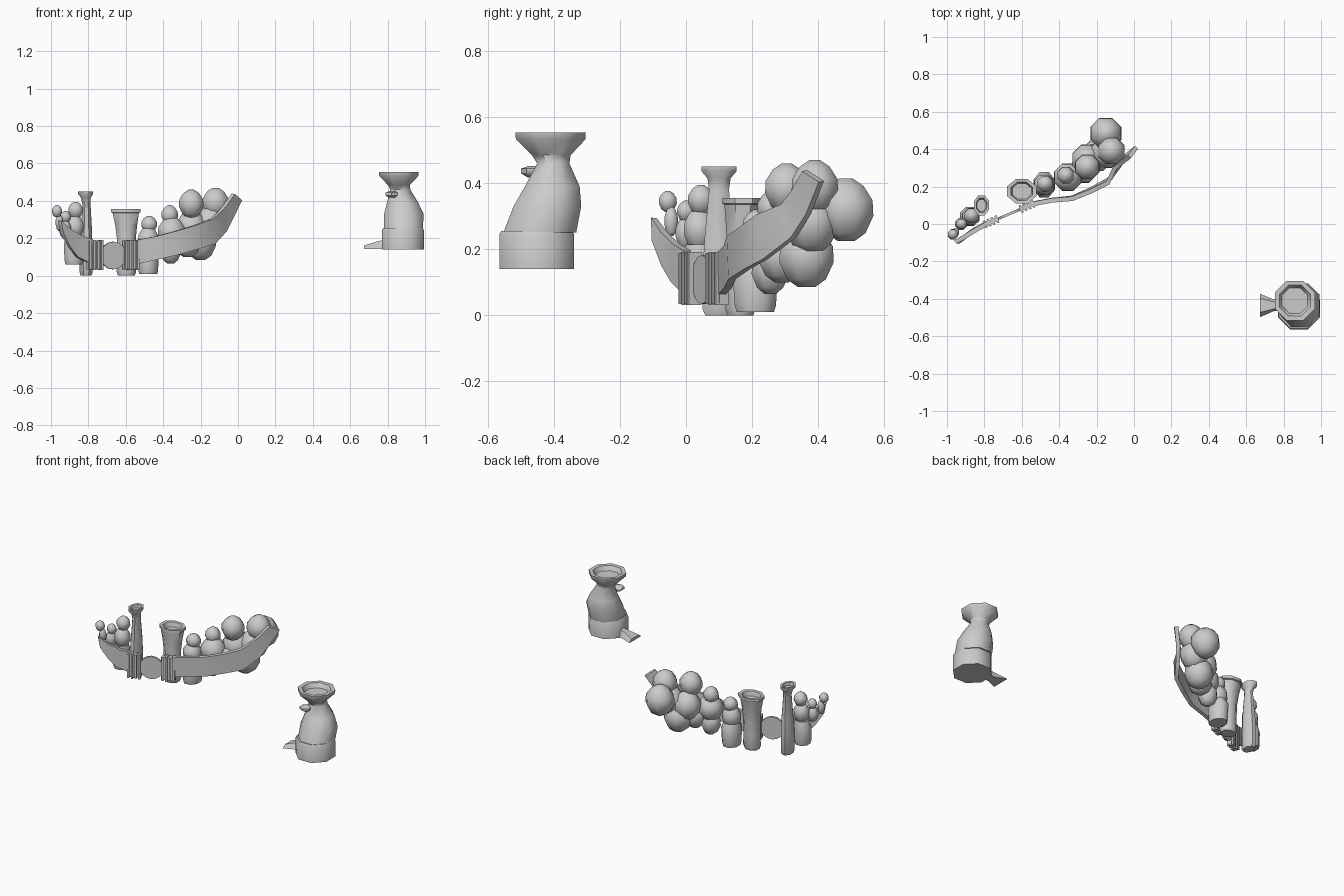
import bpy, bmesh, math
from mathutils import Vector, Matrix

TILT = math.atan2(0.115, 0.27)   # heading of the band in plan


def finish(name, bm, angle=50):
    bmesh.ops.recalc_face_normals(bm, faces=bm.faces)
    me = bpy.data.meshes.new(name)
    bm.to_mesh(me)
    bm.free()
    ob = bpy.data.objects.new(name, me)
    bpy.context.collection.objects.link(ob)
    bpy.ops.object.select_all(action='DESELECT')
    ob.select_set(True)
    bpy.context.view_layer.objects.active = ob
    bpy.ops.object.shade_smooth_by_angle(angle=math.radians(angle))
    return ob


def loft(name, loops, angle=50):
    """Skin closed loops of points and cap both ends."""
    bm = bmesh.new()
    rows = [[bm.verts.new(p) for p in lp] for lp in loops]
    n = len(rows[0])
    for a, b in zip(rows, rows[1:]):
        for i in range(n):
            j = (i + 1) % n
            bm.faces.new((a[i], a[j], b[j], b[i]))
    bm.faces.new(rows[0][::-1])
    bm.faces.new(rows[-1])
    return finish(name, bm, angle)


def lathe(name, rings, sides=8, angle=50):
    """Rings are (cx, cy, z, rx, ry)."""
    loops = []
    for cx, cy, z, rx, ry in rings:
        loops.append([(cx + rx * math.cos(2 * math.pi * (i + .5) / sides) / math.cos(math.pi / sides) ** .7,
                       cy + ry * math.sin(2 * math.pi * (i + .5) / sides) / math.cos(math.pi / sides) ** .7, z)
                      for i in range(sides)])
    return loft(name, loops, angle)


def blob(name, x, y, z, r, h=None, lean=(0, 0)):
    """Low-poly rounded lump, optionally leaning."""
    h = h or r
    prof = [(-1, .3), (-.75, .68), (-.2, .96), (.3, .93), (.75, .62), (1, .22)]
    lathe(name, [(x + lean[0] * t, y + lean[1] * t, z + t * h, r * k, r * k) for t, k in prof], angle=70)


# Separate leaning jar: plinth, swelling body, flared recessed mouth
lathe("jar_plinth", [(.882, -.452, .14, .114, .116), (.882, -.452, .245, .114, .116),
                     (.882, -.452, .255, .108, .11)])
lathe("jar_body", [(.885, -.443, .25, .106, .113), (.887, -.42, .33, .108, .105),
                   (.88, -.405, .39, .086, .085), (.868, -.402, .46, .055, .05),
                   (.86, -.408, .485, .06, .06), (.86, -.41, .533, .107, .108),
                   (.86, -.41, .554, .109, .109), (.86, -.41, .553, .085, .085),
                   (.86, -.41, .525, .07, .07)])
lathe("jar_lug", [(.822, -.462, .418, .018, .016), (.82, -.467, .43, .034, .03),
                  (.82, -.467, .444, .034, .03), (.824, -.46, .452, .018, .016)], sides=6)
# Flat fan-shaped foot
loft("jar_fan_foot", [[(x, -.435 - w, .143), (x, -.435 + w, .143), (x, -.435 + w * .6, z), (x, -.435 - w * .6, z)]
                      for x, w, z in ((.675, .062, .162), (.75, .03, .185), (.80, .03, .195))], 20)

# Tall bottle and wider vase with recessed rims
lathe("tall_bottle", [(-.812, .10, 0, .03, .042), (-.812, .10, .02, .036, .052), (-.812, .10, .15, .034, .05),
                      (-.81, .10, .23, .031, .045), (-.81, .10, .38, .022, .031), (-.813, .10, .415, .026, .036),
                      (-.815, .10, .437, .041, .055), (-.815, .10, .45, .041, .055),
                      (-.815, .10, .448, .029, .04), (-.815, .10, .43, .024, .033)])
lathe("wide_vase", [(-.597, .165, 0, .046, .04), (-.597, .165, .02, .053, .047), (-.597, .165, .10, .05, .045),
                    (-.597, .168, .2, .052, .045), (-.598, .17, .27, .06, .05), (-.6, .173, .335, .072, .058),
                    (-.6, .175, .338, .08, .066), (-.6, .175, .356, .08, .066),
                    (-.6, .175, .354, .06, .05), (-.6, .175, .325, .052, .043)])

# Right-hand row of clustered lumps
lumps_right = [
    (-.15, .485, .32, .088, .095), (-.12, .39, .39, .075, .08), (-.25, .305, .385, .07, .075),
    (-.20, .365, .18, .088, .095), (-.25, .345, .26, .085, .09), (-.15, .38, .28, .085, .09),
    (-.365, .26, .325, .047, .052), (-.355, .25, .235, .078, .08), (-.36, .255, .14, .06, .075),
    (-.27, .29, .18, .075, .08), (-.475, .215, .275, .045, .045), (-.48, .21, .195, .058, .07)]
for i, (x, y, z, r, h) in enumerate(lumps_right):
    blob("lump_right_%d" % i, x, y, z, r, h)
lathe("cup_right", [(-.48, .21, .01, .05, .058), (-.48, .21, .03, .054, .064),
                    (-.48, .21, .12, .058, .07), (-.48, .21, .16, .045, .05)])

# Left-hand row of smaller lumps
lumps_left = [
    (-.868, .045, .35, .042, .045), (-.872, .04, .26, .05, .065), (-.922, 0, .315, .029, .032),
    (-.925, 0, .25, .034, .05), (-.968, -.055, .345, .029, .032), (-.955, -.045, .285, .022, .045)]
for i, (x, y, z, r, h) in enumerate(lumps_left):
    blob("lump_left_%d" % i, x, y, z, r, h)
lathe("cup_left", [(-.878, .04, .06, .045, .045), (-.878, .04, .08, .051, .05),
                   (-.878, .04, .17, .054, .052), (-.875, .04, .215, .042, .042)])


def band(name, pairs, th=.024):
    """Strip between (bottom, top) edge points with thickness."""
    loops = []
    for i, (lo, hi) in enumerate(pairs):
        lo, hi = Vector(lo), Vector(hi)
        prv, nxt = pairs[max(i - 1, 0)], pairs[min(i + 1, len(pairs) - 1)]
        along = Vector(nxt[0]) + Vector(nxt[1]) - Vector(prv[0]) - Vector(prv[1])
        n = along.cross(hi - lo).normalized() * th / 2
        loops.append([lo - n, lo + n, hi + n, hi - n])
    loft(name, loops, 40)


# Curving band on either side of the buckle
band("band_left", [((-.94, -.095, .225), (-.955, -.097, .295)), ((-.90, -.065, .15), (-.90, -.065, .25)),
                   ((-.86, -.035, .10), (-.84, -.028, .215)), ((-.79, .002, .065), (-.78, .005, .195))])
band("band_right", [((-.55, .107, .06), (-.55, .105, .19)), ((-.44, .128, .085), (-.44, .126, .21)),
                    ((-.33, .14, .11), (-.33, .135, .24)), ((-.23, .185, .14), (-.23, .175, .27)),
                    ((-.13, .24, .17), (-.14, .22, .305)), ((-.07, .325, .235), (-.105, .295, .335)),
                    ((-.035, .37, .305), (-.07, .325, .375)), ((.013, .41, .405), (-.025, .36, .438))])


# Ribbed clamps and the thin disc between them
def clamp(name, x, y):
    bm = bmesh.new()
    frame = Matrix.Translation((x, y, 0)) @ Matrix.Rotation(TILT, 4, 'Z')
    bars = [(0, 0, .086, .022, .112, .15)]
    bars += [(-.034 + .0227 * k, 0, .012, .042, .111, .155 + .006 * (k % 2)) for k in range(4)]
    for cx, cy, sx, sy, cz, sz in bars:
        bmesh.ops.create_cube(bm, size=1, matrix=frame @ Matrix.Translation((cx, cy, cz)) @
                              Matrix.Diagonal((sx, sy, sz, 1)))
    finish(name, bm, 30)


clamp("clamp_left", -.765, .012)
clamp("clamp_right", -.572, .094)
bm = bmesh.new()
bmesh.ops.create_cone(bm, cap_ends=True, segments=16, radius1=.074, radius2=.074, depth=.014,
                      matrix=Matrix.Translation((-.668, .053, .108)) @ Matrix.Rotation(TILT, 4, 'Z') @
                      Matrix.Rotation(math.pi / 2, 4, 'X'))
finish("buckle_disc", bm, 40)
